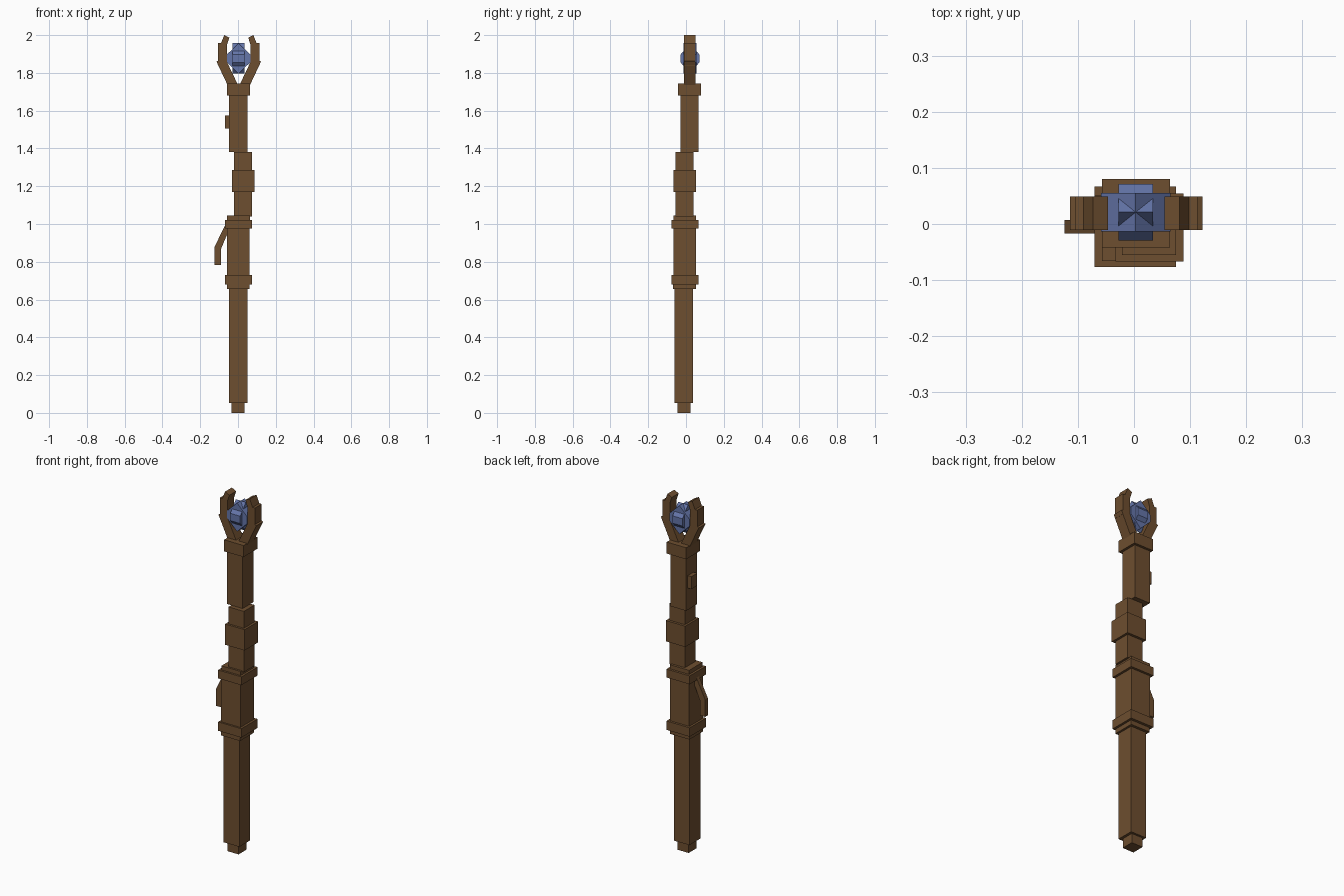
import bpy
import bmesh
from mathutils import Vector

if "Cube" in bpy.data.objects:
    bpy.data.objects.remove(bpy.data.objects["Cube"])


def material(name, rgb):
    m = bpy.data.materials.new(name)
    m.diffuse_color = (*rgb, 1.0)
    m.use_nodes = True
    m.node_tree.nodes["Principled BSDF"].inputs["Base Color"].default_value = m.diffuse_color
    return m


WOOD = material("brown_wood", (0.155, 0.077, 0.029))
GEM = material("blue_crystal", (0.13, 0.18, 0.40))


def extrude(name, profile, axis, lo, hi, mat):
    """Extrude a 2D profile (horizontal, z) along the x or y axis."""
    bm = bmesh.new()

    def place(p, d):
        return Vector((d, p[0], p[1])) if axis == "x" else Vector((p[0], d, p[1]))

    face = bm.faces.new([bm.verts.new(place(p, lo)) for p in profile])
    moved = bmesh.ops.extrude_face_region(bm, geom=[face])["geom"]
    offset = Vector((hi - lo, 0, 0)) if axis == "x" else Vector((0, hi - lo, 0))
    bmesh.ops.translate(bm, vec=offset,
                        verts=[v for v in moved if isinstance(v, bmesh.types.BMVert)])
    bmesh.ops.recalc_face_normals(bm, faces=bm.faces)
    mesh = bpy.data.meshes.new(name)
    bm.to_mesh(mesh)
    bm.free()
    mesh.materials.append(mat)
    ob = bpy.data.objects.new(name, mesh)
    bpy.context.collection.objects.link(ob)
    return ob


def box(name, x0, x1, y0, y1, z0, z1):
    extrude(name, [(x0, z0), (x1, z0), (x1, z1), (x0, z1)], "y", y0, y1, WOOD)


# Staff: stacked, slightly offset square segments
box("foot_tip", -0.034, 0.035, -0.045, 0.025, 0.0, 0.052)
box("lower_shaft", -0.047, 0.05, -0.06, 0.037, 0.052, 0.66)
box("lower_collar_step", -0.058, 0.062, -0.07, 0.052, 0.655, 0.682)
box("lower_collar", -0.07, 0.075, -0.077, 0.067, 0.68, 0.73)
box("grip", -0.058, 0.062, -0.067, 0.054, 0.73, 0.976)
box("upper_collar", -0.07, 0.075, -0.077, 0.067, 0.975, 1.022)
box("upper_collar_step", -0.057, 0.063, -0.066, 0.054, 1.02, 1.045)
box("middle_shaft", -0.021, 0.075, -0.055, 0.04, 1.04, 1.382)
box("middle_band", -0.033, 0.088, -0.067, 0.054, 1.17, 1.287)
box("upper_shaft", -0.047, 0.05, -0.03, 0.066, 1.382, 1.69)
box("head_collar", -0.057, 0.064, -0.042, 0.08, 1.68, 1.745)

# Knot and side twig on the left
box("side_knot", -0.07, -0.045, 0.0, 0.052, 1.505, 1.575)
extrude("twig_stem", [(-0.124, 0.88), (-0.09, 0.868), (-0.045, 0.975), (-0.068, 0.993)],
        "y", -0.017, 0.007, WOOD)
box("twig_end", -0.124, -0.091, -0.017, 0.007, 0.783, 0.88)

# Claws: each has an arm, an upright and an inward tip, mirrored about the head
CX = 0.004
claw = {
    "claw_arm": [(0.118, 1.86), (0.073, 1.88), (0.007, 1.742), (0.052, 1.72)],
    "claw_upright": [(0.109, 1.84), (0.109, 1.957), (0.062, 1.957), (0.062, 1.85)],
    "claw_tip": [(0.099, 1.945), (0.077, 2.0), (0.05, 1.987), (0.067, 1.935)],
}
for side, s in (("left", -1), ("right", 1)):
    for part, pts in claw.items():
        extrude(f"{side}_{part}", [(CX + s * x, z) for x, z in pts],
                "y", -0.011, 0.049, WOOD)


# Crystal: two crossed hexagonal prisms
def hexagon(c, half):
    return [(c, 1.957), (c + half, 1.897), (c + half, 1.856),
            (c, 1.796), (c - half, 1.856), (c - half, 1.897)]


extrude("crystal_front_prism", hexagon(0.003, 0.062), "y", -0.013, 0.055, GEM)
extrude("crystal_side_prism", hexagon(0.021, 0.05), "x", -0.028, 0.034, GEM)
